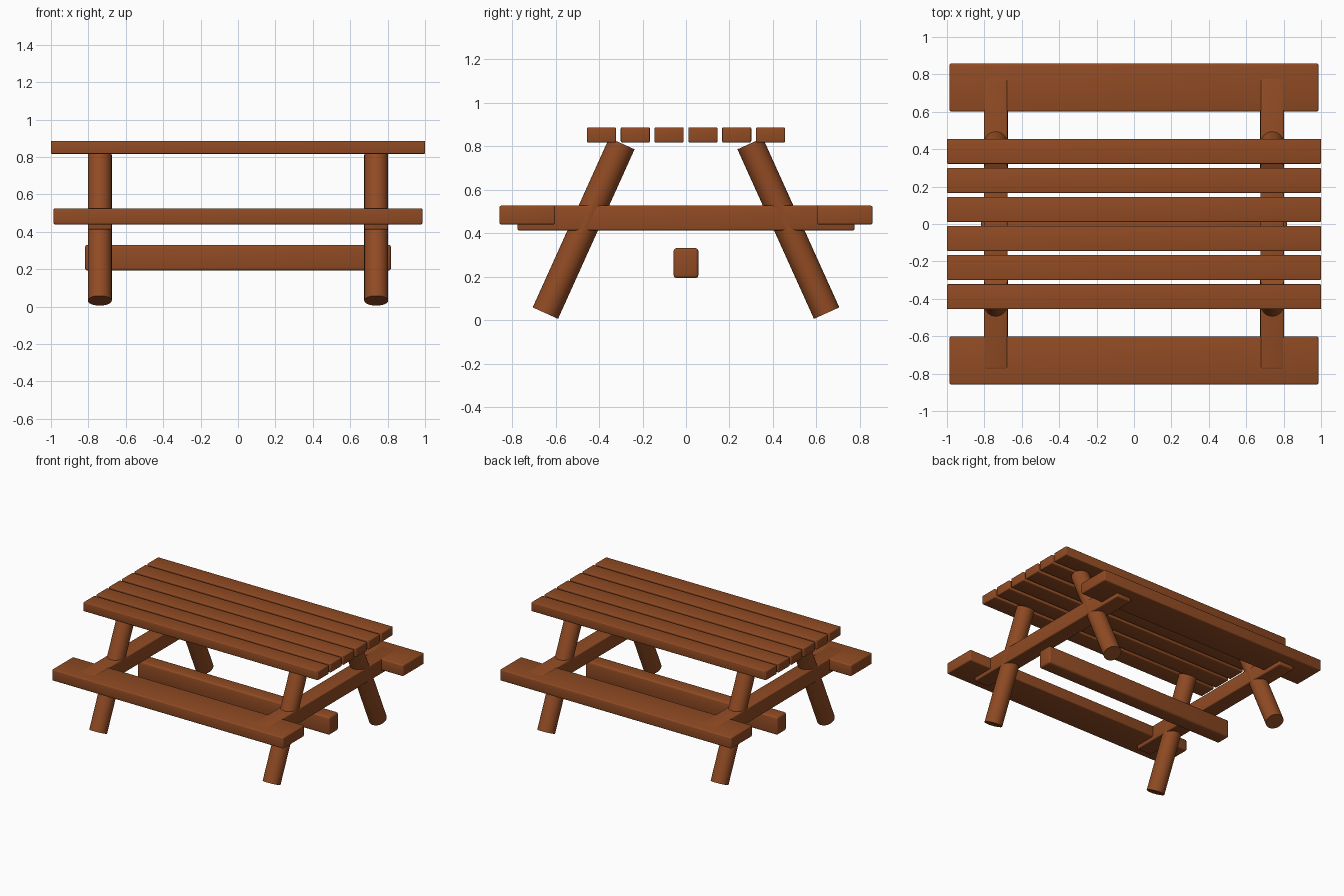
import bpy
import math
from mathutils import Vector

cube = bpy.data.objects.get("Cube")
if cube:
    bpy.data.objects.remove(cube, do_unlink=True)

# Single stained timber colour
wood = bpy.data.materials.new("stained_wood")
wood.use_nodes = True
colour = (0.28, 0.07, 0.017, 1)
wood.diffuse_color = colour
bsdf = next(n for n in wood.node_tree.nodes if n.type == 'BSDF_PRINCIPLED')
bsdf.inputs["Base Color"].default_value = colour
bsdf.inputs["Roughness"].default_value = 0.7


def finish(obj, name):
    obj.name = name
    obj.data.materials.append(wood)
    bpy.ops.object.shade_smooth_by_angle(angle=math.radians(35))


def beam(name, centre, size, bevel):
    """Rectangular timber with softened edges."""
    bpy.ops.mesh.primitive_cube_add(size=1, location=centre)
    obj = bpy.context.object
    obj.scale = size
    bpy.ops.object.transform_apply(location=False, rotation=False, scale=True)
    mod = obj.modifiers.new("soft_edges", 'BEVEL')
    mod.width = bevel
    mod.segments = 3
    bpy.ops.object.modifier_apply(modifier=mod.name)
    finish(obj, name)


def pole(name, start, end, radius):
    """Round post between two points."""
    start, end = Vector(start), Vector(end)
    axis = end - start
    bpy.ops.mesh.primitive_cylinder_add(
        vertices=32, radius=radius, depth=axis.length, location=(start + end) / 2,
        rotation=axis.to_track_quat('Z', 'Y').to_euler())
    finish(bpy.context.object, name)


# Table top planks
for i in range(6):
    beam(f"table_plank_{i + 1}", (0, (i - 2.5) * 0.1555, 0.852), (2, 0.134, 0.07), 0.006)

# Bench seats
for label, side in (("front", -1), ("back", 1)):
    beam(f"{label}_bench", (0, side * 0.73, 0.483), (1.972, 0.256, 0.086), 0.008)

# End frames: cross beam and two splayed round legs on each side
for label, x in (("right", -0.739), ("left", 0.739)):
    beam(f"{label}_cross_beam", (x, 0, 0.47), (0.125, 1.55, 0.115), 0.008)
    for end, side in (("front", -1), ("back", 1)):
        pole(f"{end}_{label}_leg", (x, side * 0.647, 0.032), (x, side * 0.295, 0.812), 0.064)

# Low stretcher between the frames
beam("stretcher", (0, 0, 0.262), (1.636, 0.114, 0.138), 0.014)
